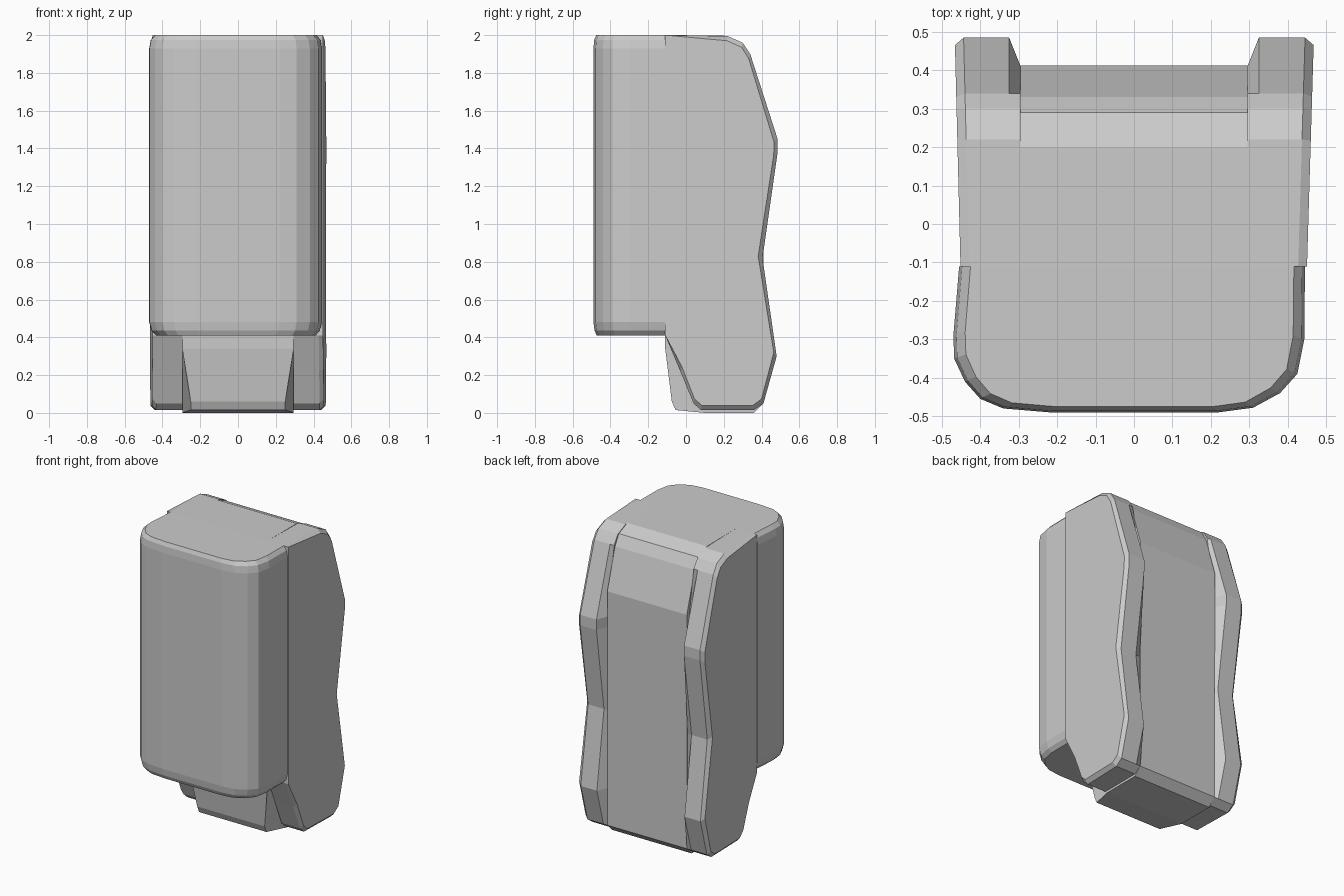
import bpy, bmesh
from mathutils import Vector

if "Cube" in bpy.data.objects:
    bpy.data.objects.remove(bpy.data.objects["Cube"])


def loft(name, rings):
    """Join matching closed rings of points and cap both ends."""
    bm = bmesh.new()
    vr = [[bm.verts.new(p) for p in r] for r in rings]
    n = len(vr[0])
    for a, b in zip(vr, vr[1:]):
        for i in range(n):
            j = (i + 1) % n
            bm.faces.new((a[i], a[j], b[j], b[i]))
    bm.faces.new(vr[0])
    bm.faces.new(vr[-1])
    bmesh.ops.recalc_face_normals(bm, faces=bm.faces)
    me = bpy.data.meshes.new(name)
    bm.to_mesh(me)
    bm.free()
    ob = bpy.data.objects.new(name, me)
    bpy.context.collection.objects.link(ob)
    return ob


# Front body: rounded outline lofted upward with chamfered ends
outline = [(-0.455, -0.11), (-0.47, -0.29), (-0.468, -0.35), (-0.44, -0.41),
           (-0.40, -0.455), (-0.34, -0.48), (-0.22, -0.49), (0.22, -0.49),
           (0.31, -0.478), (0.38, -0.44), (0.425, -0.39), (0.443, -0.30),
           (0.445, -0.11)]


def body_ring(z, inset):
    ring = []
    for x, y in outline:
        k = 1 - inset / 0.46
        yy = y if y > -0.2 else y + inset * 0.5 * (-y / 0.49)
        ring.append((x * k, yy, z))
    return ring


loft("front_body", [body_ring(0.41, 0.035), body_ring(0.435, 0.012), body_ring(0.48, 0),
                    body_ring(1.93, 0), body_ring(1.975, 0.008), body_ring(2.0, 0.03)])

# Rear side rails: contoured side profile, chamfered inside and out
rail = [(-0.11, 0.41), (-0.03, 0.22), (0.04, 0.05), (0.08, 0.015), (0.36, 0.015),
        (0.41, 0.05), (0.48, 0.30), (0.405, 0.82), (0.485, 1.38), (0.485, 1.45),
        (0.34, 1.90), (0.30, 1.96), (0.22, 1.995), (-0.11, 2.0)]


def rail_ring(x, slant, inset=0.0, y_max=0.49):
    ring = []
    for y, z in rail:
        if inset and y > -0.1:
            d = Vector((0.15 - y, (1.0 - z) * 0.6))
            d.normalize()
            y, z = y + d.x * inset, z + d.y * inset
        y = min(y, y_max)
        ring.append((x + slant * (y - 0.15), y, z))
    return ring


for side, name, shear in ((-1, "left_rail", 0.025), (1, "right_rail", 0.03)):
    loft(name, [rail_ring(side * 0.295, 0, 0, 0.41),
                rail_ring(side * 0.325, 0),
                rail_ring(side * 0.435, side * shear),
                rail_ring(side * 0.458, side * shear, 0.025)])

# Rear centre panel between the rails, with a tapered foot at the front
panel = [(-0.11, 0.41), (-0.11, 0.34), (-0.075, 0.06), (-0.055, 0.015), (0.10, 0.0),
         (0.36, 0.0), (0.41, 0.05), (0.413, 1.62), (0.33, 1.89), (0.29, 1.96),
         (0.20, 1.998), (-0.11, 2.0)]


def panel_ring(side):
    return [(side * 0.295 - (side * 0.045 if y < 0 and z < 0.1 else 0), y, z)
            for y, z in panel]


loft("rear_panel", [panel_ring(-1), panel_ring(1)])
